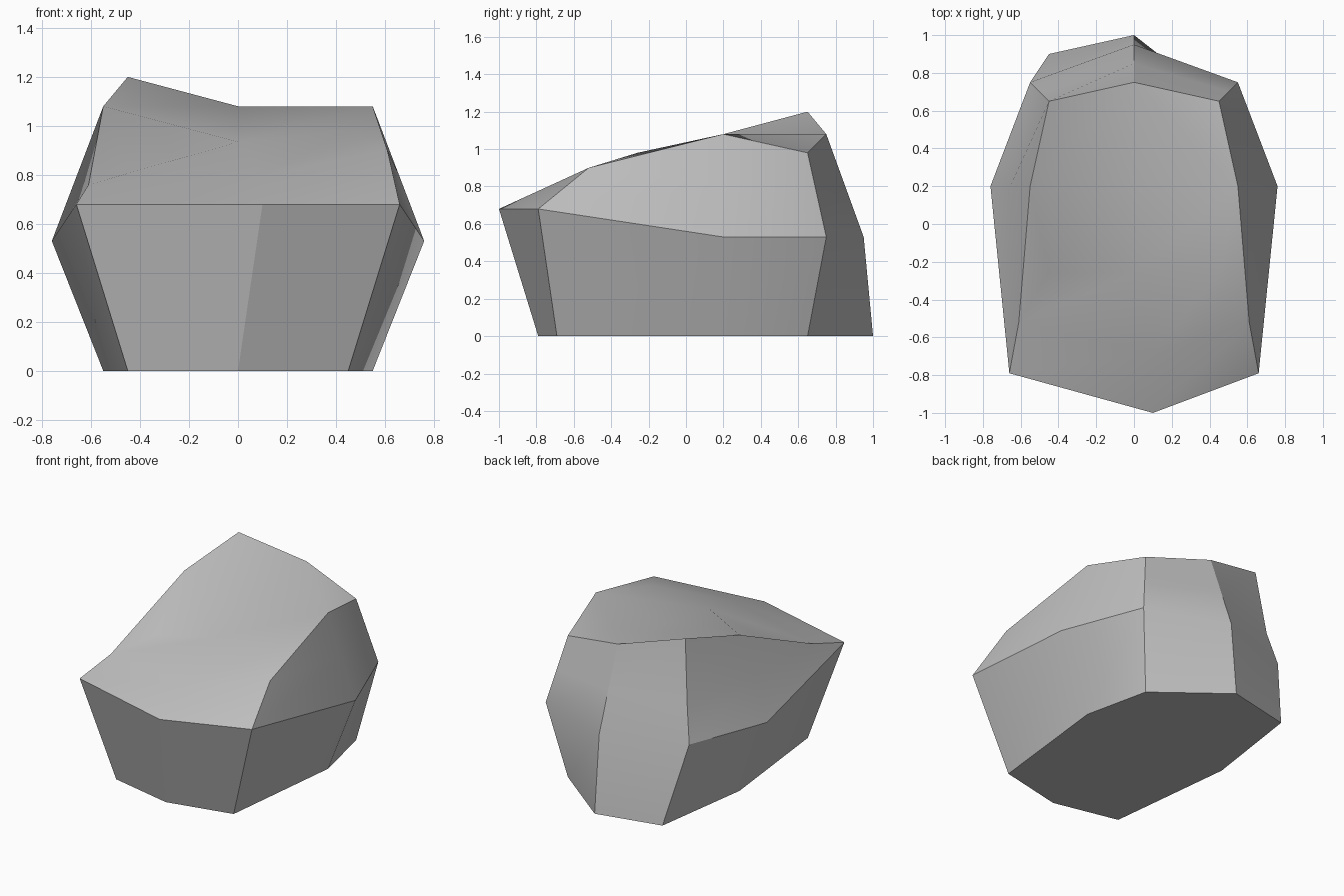
import bpy
import bmesh
from mathutils import Vector

default_cube = bpy.data.objects.get("Cube")
if default_cube:
    bpy.data.objects.remove(default_cube, do_unlink=True)

# Positions around each eight-sided ring, counter-clockwise from the front
FRONT, LEFT_FRONT, LEFT, LEFT_BACK, BACK, RIGHT_BACK, RIGHT, RIGHT_FRONT = range(8)


def mirrored_ring(front, front_corner, side, back_corner, back):
    """Build a full ring from its left half."""
    left = [Vector(p) for p in (front, front_corner, side, back_corner, back)]
    right = [Vector((-p.x, p.y, p.z)) for p in reversed(left[1:4])]
    return left + right


# Symmetric block-out of the boulder
base = mirrored_ring((0, -.79, 0), (.45, -.69, 0), (.55, .2, 0), (.45, .65, 0), (0, 1, 0))
belly = mirrored_ring((.1, -1, .68), (.66, -.79, .68), (.76, .2, .53),
                      (.55, .75, .53), (0, .95, .53))
crown = mirrored_ring((0, -.26, .935), (.45, -.26, .98), (.55, .2, 1.08),
                      (.45, .65, .98), (0, .75, 1.08))
shoulder = [(low + high) / 2 for low, high in zip(belly, crown)]

# Irregular bumps that break the symmetry
base[RIGHT_BACK].y = .9
crown[RIGHT_BACK].z = 1.2
crown[RIGHT_FRONT].z = .835
shoulder[FRONT] = Vector((.1, -.69, .8))
shoulder[LEFT_FRONT] = Vector((.61, -.52, .9))
shoulder[RIGHT_FRONT] = Vector((-.61, -.52, .76))

# Skin the rings into side walls
bm = bmesh.new()
rings = [[bm.verts.new(p) for p in ring] for ring in (base, belly, shoulder, crown)]
for lower, upper in zip(rings, rings[1:]):
    for i in range(8):
        j = (i + 1) % 8
        bm.faces.new((lower[i], lower[j], upper[j], upper[i]))

# Flat underside and a top made of four patches around a centre point
bm.faces.new(list(reversed(rings[0])))
top = rings[-1]
centre = bm.verts.new((0, .2, 1.015))
for side in (FRONT, LEFT, BACK, RIGHT):
    bm.faces.new((top[side], top[side + 1], top[(side + 2) % 8], centre))

# Fold the bent upper patches along their visible diagonals
for low, high in ((LEFT_FRONT, LEFT), (RIGHT_FRONT, RIGHT), (RIGHT, RIGHT_BACK)):
    bmesh.ops.connect_verts(bm, verts=[rings[2][low], top[high]])

mesh = bpy.data.meshes.new("boulder")
bm.to_mesh(mesh)
bm.free()
boulder = bpy.data.objects.new("boulder", mesh)
bpy.context.collection.objects.link(boulder)

# Plain stone colour
stone = bpy.data.materials.new("stone_grey")
stone.use_nodes = True
colour = (.52, .52, .52, 1)
stone.diffuse_color = colour
shader = next(n for n in stone.node_tree.nodes if n.type == "BSDF_PRINCIPLED")
shader.inputs["Base Color"].default_value = colour
shader.inputs["Roughness"].default_value = .9
mesh.materials.append(stone)

# Soft shading with hard creases
bpy.ops.object.select_all(action="DESELECT")
boulder.select_set(True)
bpy.context.view_layer.objects.active = boulder
bpy.ops.object.shade_smooth_by_angle(angle=.52)
